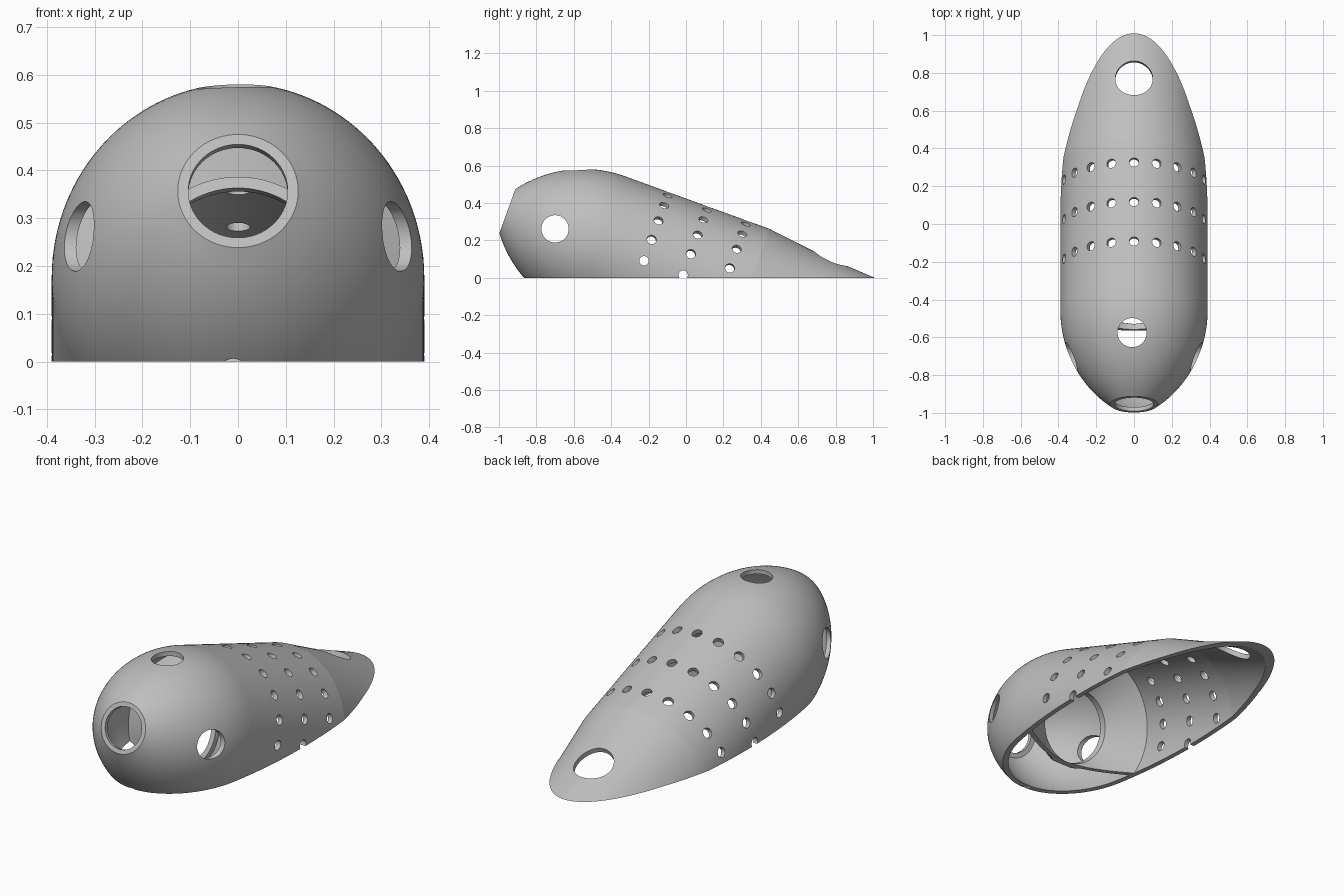
import bpy, bmesh, math
from mathutils import Matrix, Vector

cube = bpy.data.objects.get("Cube")
if cube:
    bpy.data.objects.remove(cube, do_unlink=True)

grey = bpy.data.materials.new("plain grey")
grey.use_nodes = True
grey.diffuse_color = (0.52, 0.52, 0.52, 1)
grey.node_tree.nodes["Principled BSDF"].inputs["Base Color"].default_value = grey.diffuse_color

# The body axis starts at the nose and slopes down towards the tail
TILT = math.radians(20)
NOSE = Vector((0, -0.955, 0.357))
AXIS = Vector((0, math.cos(TILT), -math.sin(TILT)))
UP = Vector((0, math.sin(TILT), math.cos(TILT)))
SIDE = UP.cross(AXIS)
FRAME = Matrix.Translation(NOSE) @ Matrix((SIDE, UP, AXIS)).transposed().to_4x4()
RADIUS, MOUTH, WALL = 0.39, 0.126, 0.025


def add_object(name, bm, cutter=False):
    bmesh.ops.recalc_face_normals(bm, faces=bm.faces)
    mesh = bpy.data.meshes.new(name)
    bm.to_mesh(mesh)
    bm.free()
    ob = bpy.data.objects.new(name, mesh)
    bpy.context.collection.objects.link(ob)
    if cutter:
        ob.hide_render = True
    else:
        mesh.materials.append(grey)
    return ob


def lathe(name, profile, steps=128):
    """Spin a closed (along, radius) outline around the body axis."""
    bm = bmesh.new()
    vs = [bm.verts.new((r, 0, t)) for t, r in profile]
    es = [bm.edges.new((v, vs[i - 1])) for i, v in enumerate(vs)]
    bmesh.ops.spin(bm, geom=vs + es, cent=(0, 0, 0), axis=(0, 0, 1),
                   angle=math.tau, steps=steps)
    bmesh.ops.remove_doubles(bm, verts=bm.verts, dist=1e-5)
    bmesh.ops.transform(bm, matrix=FRAME, verts=bm.verts)
    return add_object(name, bm)


def drill(bm, centre, direction, radius, depth):
    """Add a round cutter centred on a point."""
    turn = direction.to_track_quat('Z', 'Y').to_matrix().to_4x4()
    bmesh.ops.create_cone(bm, cap_ends=True, segments=72, radius1=radius,
                          radius2=radius, depth=depth,
                          matrix=Matrix.Translation(centre) @ turn)


def cut(ob, cutter):
    mod = ob.modifiers.new("cut", 'BOOLEAN')
    mod.operation = 'DIFFERENCE'
    mod.solver = 'EXACT'
    mod.object = cutter
    bpy.ops.object.select_all(action='DESELECT')
    bpy.context.view_layer.objects.active = ob
    ob.select_set(True)
    bpy.ops.object.modifier_apply(modifier=mod.name)


# Outer outline: rounded nose, straight barrel, slightly tapering tail
ROUND = 0.53
drop = RADIUS - MOUTH
arc = (ROUND ** 2 + drop ** 2) / (2 * drop)
outer = []
for i in range(25):
    t = ROUND * i / 24
    outer.append((t, RADIUS - arc + math.sqrt(arc ** 2 - (ROUND - t) ** 2)))
outer += [(0.8, RADIUS), (1.07, RADIUS), (1.35, RADIUS), (1.6, 0.36),
          (1.8, 0.346), (1.96, 0.337), (2.1, 0.329)]

# Inner outline: the same curve moved in by the wall, with a short nose collar
inner = [(t, r - WALL) for t, r in outer if r - WALL > 0.12]
collar = [(inner[0][0], 0.104), (0, 0.104)]
body_shell = lathe("body_shell", outer + inner[::-1] + collar)

# Funnel inside the barrel, narrowing towards the nose
funnel = lathe("inner_funnel", [(0.65, 0.372), (0.525, 0.19), (0.49, 0.185),
                                (0.49, 0.21), (0.515, 0.215), (0.62, 0.372)])

# Flat underside
bm = bmesh.new()
bmesh.ops.create_cube(bm, size=4, matrix=Matrix.Translation((0, 0, -2)))
ground_cutter = add_object("underside_cutter", bm, True)

# Three rings of small vent holes
bm = bmesh.new()
for t in (0.777, 1.0, 1.222):
    for k in range(-5, 6):
        a = math.radians(18 * k)
        out = SIDE * math.sin(a) + UP * math.cos(a)
        drill(bm, NOSE + AXIS * t + out * RADIUS, out, 0.025, 0.14)

# Side, top and tail openings, and the shallow notch under the nose
for s in (-1, 1):
    drill(bm, Vector((0.34 * s, -0.7, 0.262)), Vector((1, 0, 0)), 0.073, 0.3)
drill(bm, Vector((-0.01, -0.575, 0.55)), Vector((0, 0, 1)), 0.077, 0.2)
drill(bm, Vector((0, 0.772, 0.1)), UP, 0.099, 0.24)
drill(bm, Vector((-0.01, -0.85, -0.025)), Vector((0, 1, 0)), 0.031, 0.12)
hole_cutter = add_object("hole_cutter", bm, True)

cut(body_shell, hole_cutter)
for ob in (body_shell, funnel):
    cut(ob, ground_cutter)
    bpy.ops.object.shade_smooth_by_angle(angle=math.radians(6))

for ob in (hole_cutter, ground_cutter):
    bpy.data.objects.remove(ob, do_unlink=True)
